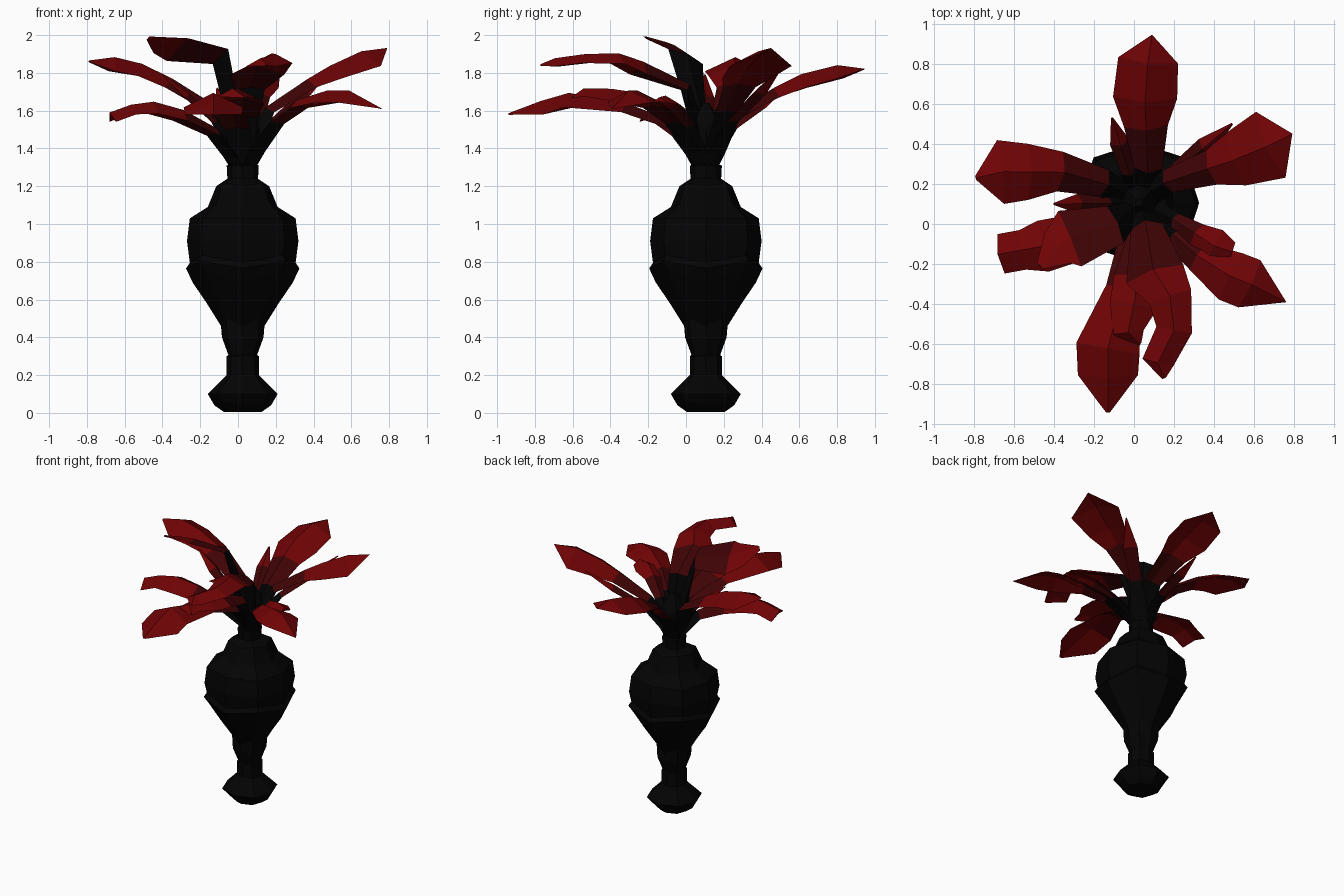
import bpy
import bmesh
import math
from mathutils import Vector

default_cube = bpy.data.objects.get("Cube")
if default_cube:
    bpy.data.objects.remove(default_cube, do_unlink=True)

CENTRE = Vector((0.025, 0.105, 0))


def make_material(name, colour):
    material = bpy.data.materials.new(name)
    material.use_nodes = True
    material.diffuse_color = (*colour, 1)
    shader = material.node_tree.nodes["Principled BSDF"]
    shader.inputs["Base Color"].default_value = (*colour, 1)
    shader.inputs["Roughness"].default_value = 0.9
    return material


black = make_material("charcoal black", (0.001, 0.001, 0.001))
dark_red = make_material("dark red", (0.05, 0.001, 0.0015))
red = make_material("deep red", (0.16, 0.001, 0.0015))


def finish(name, bm, materials):
    bmesh.ops.recalc_face_normals(bm, faces=bm.faces)
    mesh = bpy.data.meshes.new(name)
    bm.to_mesh(mesh)
    bm.free()
    for material in materials:
        mesh.materials.append(material)
    obj = bpy.data.objects.new(name, mesh)
    bpy.context.collection.objects.link(obj)
    return obj


def bridge(bm, rings, index_rule):
    """Skin neighbouring rings with quads and cap both ends."""
    for i, (low, high) in enumerate(zip(rings, rings[1:])):
        count = len(low)
        for j in range(count):
            k = (j + 1) % count
            face = bm.faces.new((low[j], low[k], high[k], high[j]))
            face.material_index = index_rule(i)
    bm.faces.new(rings[0]).material_index = index_rule(0)
    bm.faces.new(rings[-1]).material_index = index_rule(len(rings) - 2)


def turned_part(name, profile, sides=8, corner=1.0):
    """Faceted turned form; each profile point is radius, height, zigzag."""
    bm = bmesh.new()
    rings = []
    for radius, height, zigzag in profile:
        ring = []
        for j in range(sides):
            angle = math.tau * j / sides
            reach = radius * (corner if j % 2 else 1)
            z = height + (zigzag if j % 2 else -zigzag)
            offset = Vector((reach * math.cos(angle), reach * math.sin(angle), z))
            ring.append(bm.verts.new(CENTRE + offset))
        rings.append(ring)
    bridge(bm, rings, lambda i: 0)
    return finish(name, bm, [black])


def leaf(name, stations, tilt=0.0, fold=0.4):
    """Ridged blade on a stem; each station is x, y, z, half width."""
    start = Vector(stations[0][:3])
    root = CENTRE + Vector((0, 0, 1.24))
    middle = root.lerp(start, 0.4)
    middle.z = root.z + (start.z - root.z) * 0.5
    points = [root, middle] + [Vector(s[:3]) for s in stations]
    widths = [0.04, 0.06] + [s[3] for s in stations]

    bm = bmesh.new()
    rings = []
    for i, (point, width) in enumerate(zip(points, widths)):
        along = points[min(i + 1, len(points) - 1)] - points[max(i - 1, 0)]
        side = Vector((along.y, -along.x, 0)).normalized()
        side.z = tilt if i > 1 else 0
        up = side.cross(along).normalized()
        half = 0.035 if i < 2 else min(0.012, width * 0.2 + 0.002)
        ridge = point + up * width * fold / 2
        edge = point - up * width * fold / 2
        corners = (edge - side * width, ridge + up * half,
                   edge + side * width, ridge - up * half)
        rings.append([bm.verts.new(c) for c in corners])
    # black stem, dark throat, red blade
    bridge(bm, rings, lambda i: 0 if i < 2 else 1 if i == 2 else 2)
    return finish(name, bm, [black, dark_red, red])


# Vase: foot, bulging body and neck
turned_part("vase_foot", [
    (0.10, 0.005, 0), (0.15, 0.05, 0.01), (0.185, 0.1, 0),
    (0.085, 0.2, 0), (0.085, 0.3, 0), (0.07, 0.31, 0)], corner=1.04)
turned_part("vase_body", [
    (0.07, 0.29, 0), (0.11, 0.4, 0), (0.115, 0.48, 0.02), (0.19, 0.6, 0.02),
    (0.265, 0.72, 0.03), (0.30, 0.785, 0.02), (0.28, 0.815, 0.02),
    (0.295, 0.91, 0), (0.28, 1.03, 0), (0.185, 1.1, 0.01),
    (0.14, 1.21, 0.01), (0.08, 1.24, 0)], corner=1.07)
turned_part("vase_neck", [(0.08, 1.22, 0), (0.085, 1.31, 0), (0.06, 1.315, 0)])
turned_part("stem_bundle", [
    (0.06, 1.3, 0), (0.085, 1.42, 0), (0.09, 1.52, 0.02), (0.02, 1.64, 0)])

# Large leaves
leaf("back_leaf", [
    (0.07, 0.27, 1.57, 0.07), (0.06, 0.48, 1.69, 0.11), (0.055, 0.62, 1.75, 0.16),
    (0.07, 0.81, 1.8, 0.15), (0.09, 0.945, 1.82, 0)])
leaf("back_left_leaf", [
    (0.16, 0.21, 1.6, 0.06), (0.38, 0.28, 1.74, 0.09), (0.5, 0.32, 1.8, 0.14),
    (0.67, 0.39, 1.87, 0.18), (0.79, 0.45, 1.93, 0)])
leaf("back_right_leaf", [
    (-0.14, 0.2, 1.61, 0.07), (-0.36, 0.26, 1.74, 0.1), (-0.52, 0.26, 1.81, 0.14),
    (-0.66, 0.26, 1.84, 0.16), (-0.79, 0.23, 1.86, 0.01)])
leaf("front_right_leaf", [
    (-0.12, 0.0, 1.48, 0.08), (-0.3, -0.07, 1.57, 0.12), (-0.45, -0.11, 1.61, 0.13),
    (-0.56, -0.13, 1.6, 0.1), (-0.67, -0.15, 1.56, 0.1)])
leaf("front_low_leaf", [
    (0.0, -0.05, 1.51, 0.07), (-0.05, -0.32, 1.61, 0.09), (-0.13, -0.62, 1.65, 0.16),
    (-0.13, -0.76, 1.61, 0.15), (-0.13, -0.94, 1.58, 0.01)])
leaf("front_high_leaf", [
    (0.06, 0.0, 1.72, 0.08), (0.1, -0.24, 1.82, 0.15), (0.18, -0.36, 1.87, 0.11),
    (0.2, -0.53, 1.87, 0.09), (0.12, -0.69, 1.85, 0.08), (0.15, -0.77, 1.84, 0.01)])
leaf("front_middle_leaf", [
    (0.04, -0.02, 1.57, 0.06), (0.02, -0.26, 1.66, 0.12), (0.0, -0.4, 1.68, 0.12),
    (-0.03, -0.54, 1.69, 0.08), (0.03, -0.6, 1.67, 0.01)])
leaf("front_left_leaf", [
    (0.2, -0.06, 1.54, 0.06), (0.32, -0.16, 1.63, 0.08), (0.48, -0.26, 1.67, 0.13),
    (0.58, -0.3, 1.67, 0.13), (0.76, -0.39, 1.61, 0)])
leaf("top_leaf", [
    (-0.09, 0.0, 1.89, 0.1), (-0.32, -0.07, 1.93, 0.15),
    (-0.38, -0.12, 1.95, 0.1), (-0.47, -0.21, 1.985, 0.02)], tilt=-0.4, fold=0.1)

# Small leaflets beside the large leaves
leaf("left_leaflet", [
    (0.2, 0.02, 1.52, 0.04), (0.31, -0.05, 1.62, 0.06), (0.4, -0.11, 1.65, 0.09),
    (0.49, -0.14, 1.65, 0.05)])
for name, tip in (("back_left_leaflet", (0.49, 0.5, 1.82)),
                  ("back_right_leaflet", (-0.4, 0.1, 1.79)),
                  ("back_leaflet", (-0.11, 0.53, 1.72))):
    tip = Vector(tip)
    root = CENTRE + Vector((0, 0, 1.4))
    leaf(name, [(*root.lerp(tip, t), w)
                for t, w in ((0.35, 0.04), (0.7, 0.05), (1, 0.005))])
